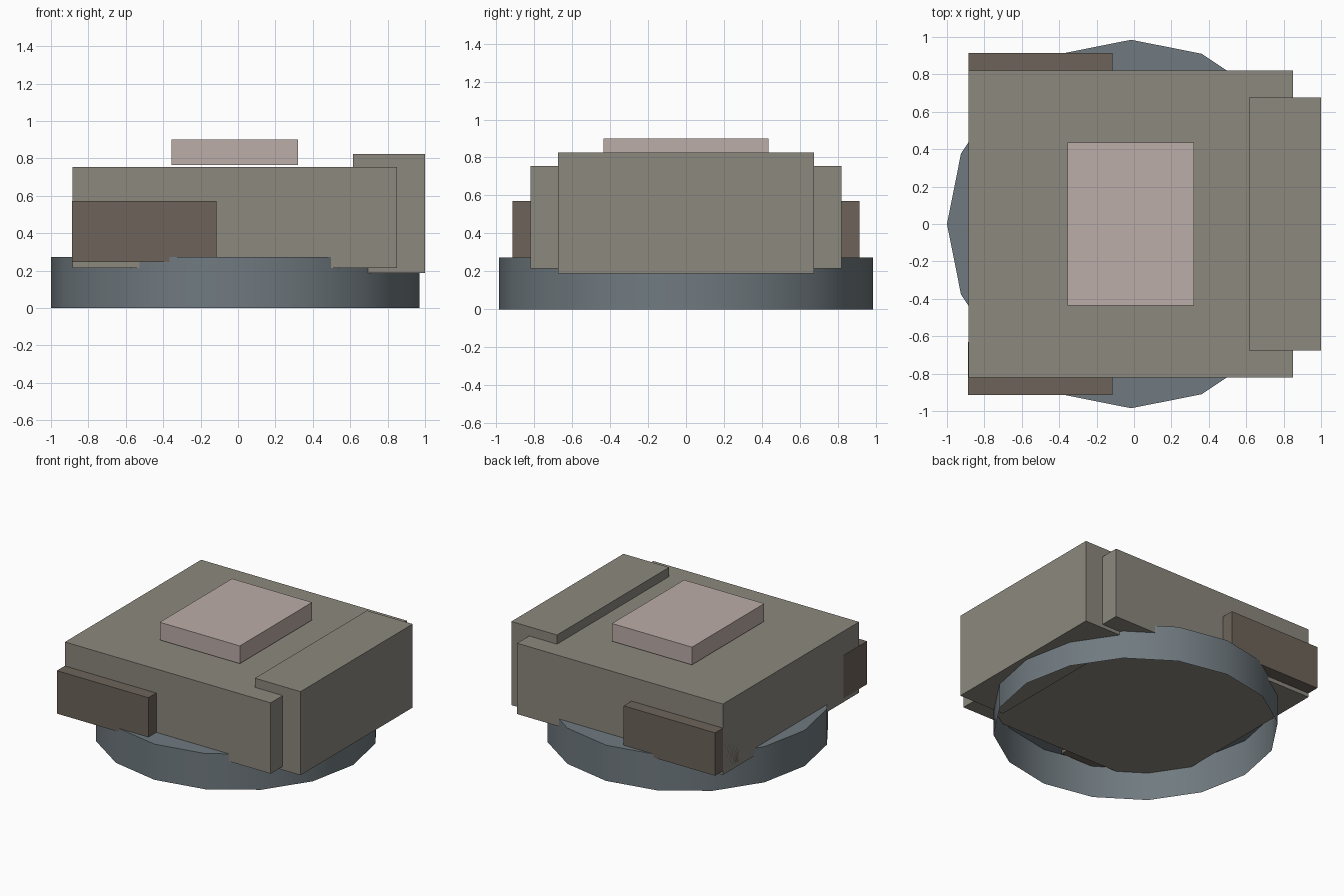
import bpy, bmesh, math

if "Cube" in bpy.data.objects:
    bpy.data.objects.remove(bpy.data.objects["Cube"])


def material(name, rgb):
    m = bpy.data.materials.new(name)
    m.diffuse_color = (*rgb, 1)
    m.use_nodes = True
    m.node_tree.nodes["Principled BSDF"].inputs["Base Color"].default_value = m.diffuse_color
    return m


GREY = material("warm grey", (0.262, 0.246, 0.209))
PINK = material("dusty pink", (0.503, 0.418, 0.392))
BROWN = material("dark brown", (0.153, 0.127, 0.102))
BLUE = material("slate blue", (0.162, 0.195, 0.216))


def add_object(name, bm, mat):
    mesh = bpy.data.meshes.new(name)
    bm.to_mesh(mesh)
    bm.free()
    mesh.materials.append(mat)
    ob = bpy.data.objects.new(name, mesh)
    bpy.context.collection.objects.link(ob)
    return ob


def box(name, low, high, mat):
    bm = bmesh.new()
    bmesh.ops.create_cube(bm, size=1)
    for v in bm.verts:
        v.co = [(a + b) / 2 + c * (b - a) for a, b, c in zip(low, high, v.co)]
    return add_object(name, bm, mat)


# Main body, rear block and raised top pad
box("body", (-0.885, -0.82, 0.215), (0.85, 0.82, 0.755), GREY)
box("end_block", (0.615, -0.675, 0.188), (1.0, 0.675, 0.825), GREY)
box("top_pad", (-0.355, -0.435, 0.765), (0.32, 0.435, 0.9), PINK)

# Side plates, sunk into the body
box("front_side_plate", (-0.887, -0.915, 0.245), (-0.115, -0.63, 0.572), BROWN)
box("back_side_plate", (-0.885, 0.63, 0.245), (-0.115, 0.915, 0.572), BROWN)

# Round base: sixteen-sided drum, closed on top and open underneath
bm = bmesh.new()
R, H, N, CX = 0.985, 0.272, 16, -0.015
rings = [[bm.verts.new((CX + R * math.cos(math.tau * i / N),
                        R * math.sin(math.tau * i / N), z)) for i in range(N)]
         for z in (0, H)]
for i in range(N):
    j = (i + 1) % N
    bm.faces.new((rings[0][i], rings[0][j], rings[1][j], rings[1][i]))
bm.faces.new(rings[1])
base = add_object("round_base", bm, BLUE)
bpy.context.view_layer.objects.active = base
base.select_set(True)
bpy.ops.object.shade_smooth_by_angle(angle=math.radians(40))
